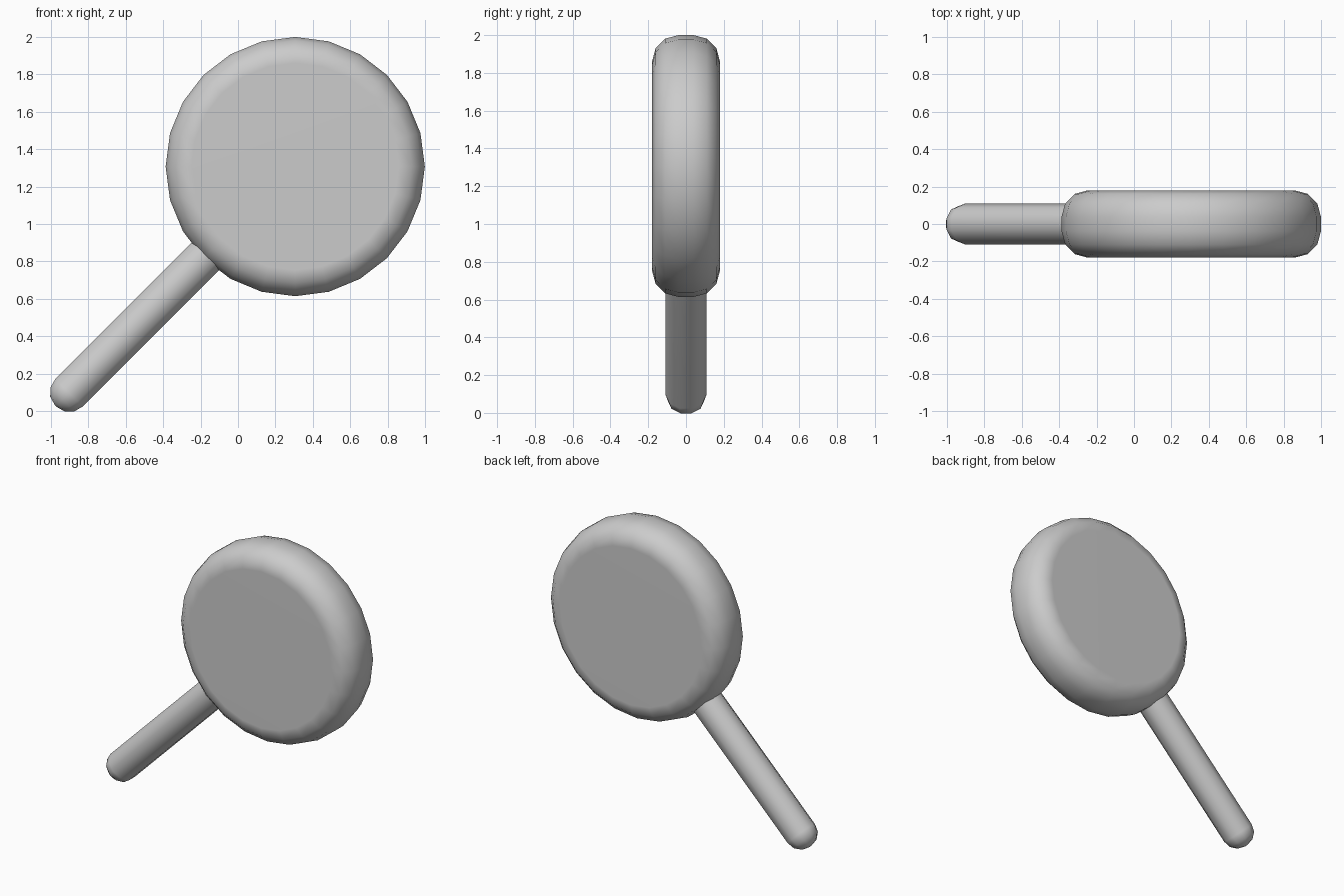
import bpy, bmesh
from math import sin, cos, pi, radians
from mathutils import Vector, Matrix

if "Cube" in bpy.data.objects:
    bpy.data.objects.remove(bpy.data.objects["Cube"])


def lathe(name, profile, sides, centre, axis, side_dir):
    """Revolve (radius, height) points around axis, first corner along side_dir."""
    axis, u = Vector(axis).normalized(), Vector(side_dir).normalized()
    v = axis.cross(u)
    centre = Vector(centre)
    bm = bmesh.new()
    rings = []
    for r, h in profile:
        rings.append([bm.verts.new(centre + axis * h
                      + r * (u * cos(2 * pi * i / sides) + v * sin(2 * pi * i / sides)))
                      for i in range(sides)])
    for a, b in zip(rings, rings[1:]):
        for i in range(sides):
            j = (i + 1) % sides
            bm.faces.new((a[i], a[j], b[j], b[i]))
    bm.faces.new(rings[0][::-1])
    bm.faces.new(rings[-1])
    bmesh.ops.recalc_face_normals(bm, faces=bm.faces)
    mesh = bpy.data.meshes.new(name)
    bm.to_mesh(mesh)
    bm.free()
    ob = bpy.data.objects.new(name, mesh)
    bpy.context.collection.objects.link(ob)
    bpy.context.view_layer.objects.active = ob
    ob.select_set(True)
    bpy.ops.object.shade_smooth_by_angle(angle=radians(60))
    ob.select_set(False)
    # weighted normals keep the big faces flat
    ob.modifiers.new("weighted", 'WEIGHTED_NORMAL').keep_sharp = True
    return ob


def rounded_rod(radius, low, high, bevel):
    """Half outline of a cylinder with three-step rounded rims."""
    steps = [radians(30 * k) for k in range(4)]
    start = [(radius - bevel + bevel * sin(a), low + bevel - bevel * cos(a)) for a in steps]
    end = [(radius - bevel + bevel * sin(a), high - bevel + bevel * cos(a)) for a in reversed(steps)]
    return start + end


# round sweet, facing the front
head_centre = (0.306, 0, 1.307)
lathe("candy_disc", rounded_rod(0.693, -0.18, 0.18, 0.14), 24, head_centre, (0, 1, 0), (0, 0, 1))

# stick running diagonally down from the disc
lathe("stick", rounded_rod(0.109, -1.81, -0.5, 0.10), 10, head_centre, (1, 0, 1), (0, 1, 0))
